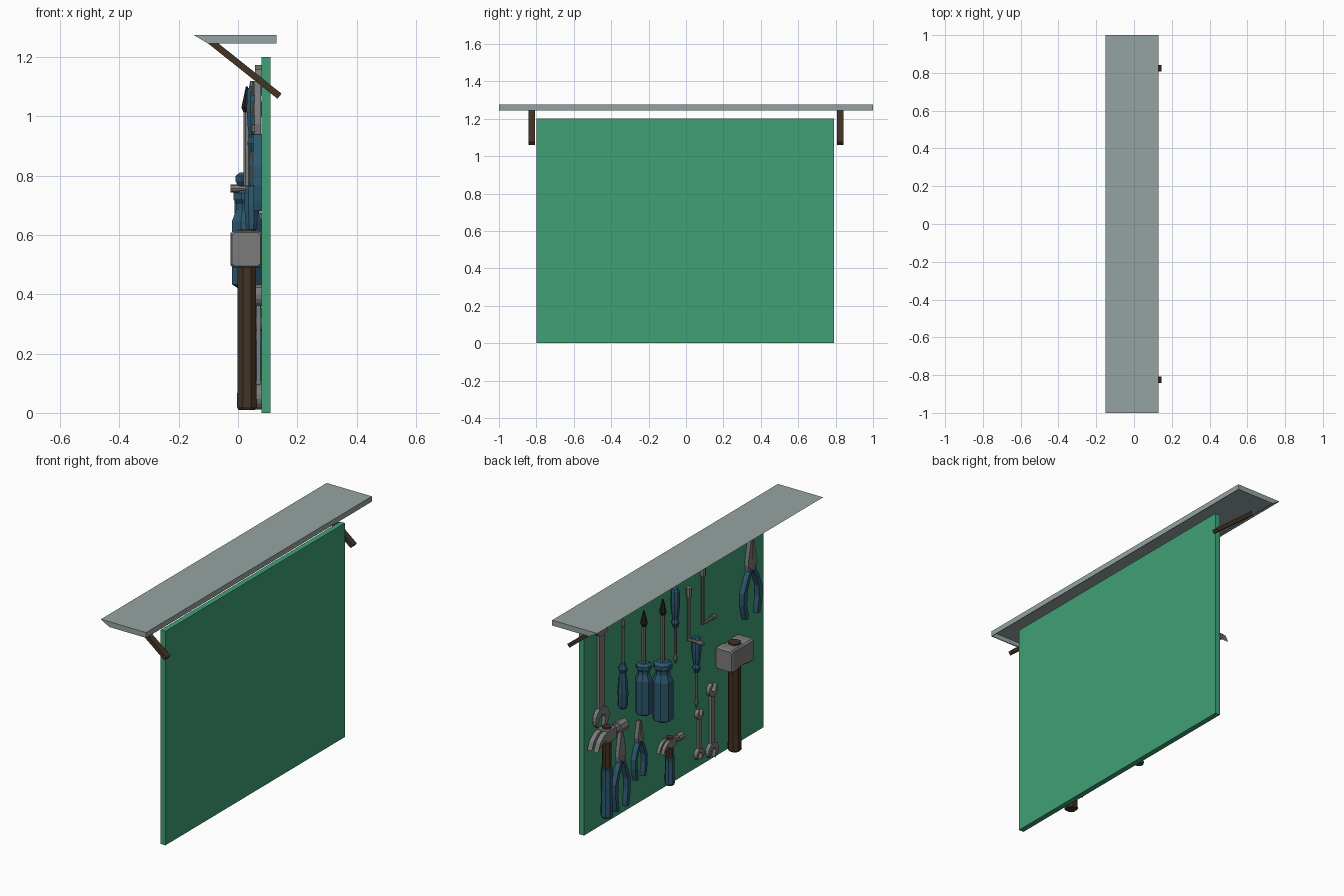
import bpy, bmesh
from math import sin, cos, pi, radians, atan2, hypot
from mathutils import Matrix, Vector

if "Cube" in bpy.data.objects:
    bpy.data.objects.remove(bpy.data.objects["Cube"])


def mat(name, c):
    m = bpy.data.materials.new(name)
    m.diffuse_color = (*c, 1)
    m.use_nodes = True
    m.node_tree.nodes["Principled BSDF"].inputs["Base Color"].default_value = m.diffuse_color
    return m


GREEN = mat("board_green", (0.05, 0.35, 0.18))
HOOD = mat("hood_grey", (0.30, 0.37, 0.36))
WOOD = mat("dark_wood", (0.055, 0.032, 0.018))
BLUE = mat("grip_blue", (0.025, 0.10, 0.16))
STEEL = mat("steel", (0.20, 0.20, 0.20))
BLACK = mat("tip_black", (0.015, 0.015, 0.018))


def finish(name, bm, m):
    bmesh.ops.recalc_face_normals(bm, faces=bm.faces)
    me = bpy.data.meshes.new(name)
    bm.to_mesh(me)
    bm.free()
    ob = bpy.data.objects.new(name, me)
    bpy.context.collection.objects.link(ob)
    me.materials.append(m)
    return ob


def box(name, lo, hi, m):
    bm = bmesh.new()
    size = [b - a for a, b in zip(lo, hi)]
    mid = [(a + b) / 2 for a, b in zip(lo, hi)]
    bmesh.ops.create_cube(bm, size=1, matrix=Matrix.Translation(mid) @ Matrix.Diagonal((*size, 1)))
    return finish(name, bm, m)


def plate(name, pts, x0, x1, m):
    """Outline in (y, z), extruded along x."""
    bm = bmesh.new()
    f = bm.faces.new([bm.verts.new((x0, y, z)) for y, z in pts])
    r = bmesh.ops.extrude_face_region(bm, geom=[f])
    bmesh.ops.translate(bm, vec=(x1 - x0, 0, 0), verts=[v for v in r["geom"] if isinstance(v, bmesh.types.BMVert)])
    return finish(name, bm, m)


def loft(name, rings, m):
    bm = bmesh.new()
    vs = [[bm.verts.new(p) for p in r] for r in rings]
    n = len(vs[0])
    for a, b in zip(vs, vs[1:]):
        for i in range(n):
            bm.faces.new((a[i], a[(i + 1) % n], b[(i + 1) % n], b[i]))
    bm.faces.new(vs[0])
    bm.faces.new(vs[-1])
    return finish(name, bm, m)


def turned(name, x, y, prof, m, n=8, sx=1.0):
    """Turned part on a vertical axis; prof is (radius, z)."""
    rings = [[(x + sx * r * cos((i + .5) * 2 * pi / n), y + r * sin((i + .5) * 2 * pi / n), z)
              for i in range(n)] for r, z in prof]
    return loft(name, rings, m)


def rod(name, a, b, r, m, n=8):
    a, b = Vector(a), Vector(b)
    bm = bmesh.new()
    q = (b - a).to_track_quat('Z', 'Y').to_matrix().to_4x4()
    bmesh.ops.create_cone(bm, cap_ends=True, segments=n, radius1=r, radius2=r, depth=(b - a).length,
                          matrix=Matrix.Translation((a + b) / 2) @ q)
    return finish(name, bm, m)


# board
box("tool_board", (0.08, -0.8, 0), (0.11, 0.79, 1.2), GREEN)

# hood: hollow, open underneath, front edge folded inwards
bm = bmesh.new()
prof = [(-0.15, 1.275), (0.13, 1.275), (0.13, 1.245), (-0.10, 1.245)]
A, B = [[bm.verts.new((x, s, z)) for x, z in prof] for s in (-1, 1)]
for i in (0, 1, 3):
    j = (i + 1) % 4
    bm.faces.new((A[i], A[j], B[j], B[i]))
bm.faces.new(A)
bm.faces.new(B)
hood = finish("hood", bm, HOOD)
sol = hood.modifiers.new("thickness", 'SOLIDIFY')
sol.thickness = 0.005

# hood struts
for s in (-1, 1):
    y = 0.825 * s
    a, b = Vector((-0.095, 0, 1.255)), Vector((0.14, 0, 1.068))
    nrm = Vector((0.62, 0, 0.78)) * 0.011
    loft("hood_strut", [[(p.x + k * nrm.x, y + t, p.z + k * nrm.z)
                         for k, t in ((-1, -.018), (1, -.018), (1, .018), (-1, .018))] for p in (a, b)], WOOD)


# spanners
def jaw(y, z, r, up, tilt):
    """Open-ended jaw outline."""
    rot = radians(tilt) + (0 if up else pi)
    arc = [(r * sin(t), r * cos(t)) for t in [radians(32 + i * 296 / 14) for i in range(15)]]
    slot = [(-.42 * r, .0), (-.2 * r, -.3 * r), (.2 * r, -.3 * r), (.42 * r, .0)]
    return [(y + p * cos(rot) - q * sin(rot), z + p * sin(rot) + q * cos(rot)) for p, q in arc + slot]


def spanner(y, z0, z1, r, w):
    plate("spanner_jaw", jaw(y, z0 + r, r, False, 15), 0.058, 0.079, STEEL)
    plate("spanner_jaw", jaw(y, z1 - r * .85, r * .85, True, 15), 0.058, 0.079, STEEL)
    box("spanner_shaft", (0.062, y - w / 2, z0 + r * 1.5), (0.076, y + w / 2, z1 - r * 1.35), STEEL)


spanner(0.654, 0.555, 1.175, 0.06, 0.048)
spanner(-0.214, 0.045, 0.33, 0.033, 0.02)
spanner(-0.33, 0.01, 0.435, 0.045, 0.032)


# pliers
def pliers(y, z0, zp, z1, w):
    h, j, k = zp - z0, z1 - zp, w / 0.15
    mid = [(.012, .95), (.035, .80), (.062, .55), (.064, .32), (.054, .12), (.048, 0.0)]
    half = [.010, .013, .014, .014, .014, .010]
    for s in (-1, 1):
        out = [(y + s * k * (m + d), z0 + h * t) for (m, t), d in zip(mid, half)]
        inn = [(y + s * k * (m - d), z0 + h * t) for (m, t), d in zip(mid, half)]
        plate("pliers_grip", out + inn[::-1], 0.052, 0.080, BLUE)
        pts = [(-.004, -.05 * h / j), (.030, -.1), (.036, .12), (.030, .4), (.011, 1), (.002, 1), (.002, .3)]
        plate("pliers_jaw", [(y + s * k * p, zp + j * t) for p, t in pts], 0.056, 0.078, STEEL)
    rod("pliers_pivot", (0.048, y, zp), (0.078, y, zp), 0.016 * k, STEEL, 10)


pliers(0.483, 0.04, 0.32, 0.47, 0.13)
pliers(0.32, 0.15, 0.365, 0.47, 0.105)
pliers(-0.67, 0.68, 0.955, 1.12, 0.16)


# large screwdrivers, blade up
def big_driver(y, z0, z1, tip, r):
    h = z1 - z0
    turned("screwdriver_grip", 0.03, y, [(r * .6, z0), (r, z0 + .04 * h), (r, z0 + .68 * h), (r * .72, z0 + .79 * h),
           (r * .72, z0 + .85 * h), (r * .92, z0 + .9 * h), (r * .92, z0 + .96 * h), (r * .6, z1)], BLUE)
    turned("screwdriver_shaft", 0.03, y, [(0.012, z1 - .01), (0.012, tip - 0.07)], STEEL)
    turned("screwdriver_tip", 0.03, y, [(0.011, tip - .09), (0.02, tip - .07), (0.004, tip)], BLACK)


big_driver(0.33, 0.52, 0.81, 1.10, 0.045)
big_driver(0.162, 0.42, 0.755, 1.10, 0.054)


# slim screwdrivers; d = -1 points the blade down
def slim_driver(y, base, length, tip, r, x):
    g = lambda t: base + t * length
    turned("slim_driver_grip", x, y, [(r * .6, g(0)), (r * .9, g(.06)), (r, g(.35)), (r * .8, g(.65)),
           (r * .6, g(.78)), (r * .9, g(.87)), (r * .5, g(1))], BLUE)
    e = tip - g(1)
    turned("slim_driver_shaft", x, y, [(.008, g(.95)), (.008, g(1) + .75 * e), (.012, g(1) + .85 * e),
           (.004, tip)], STEEL)


slim_driver(0.494, 0.61, 0.255, 1.12, 0.028, 0.045)
slim_driver(0.02, 1.10, -0.22, 0.68, 0.025, 0.052)
slim_driver(-0.157, 0.765, -0.20, 0.365, 0.026, 0.045)


# bent socket keys
def key(y, top, bend, end):
    x = 0.064
    c = Vector((x, y, bend))
    rod("key_long_arm", (x, y, top), c, 0.009, STEEL)
    rod("key_short_arm", c, end, 0.009, STEEL)
    rod("key_socket", (x, y, top), (x, y, top - .05), 0.016, STEEL)
    e = Vector(end)
    rod("key_short_socket", e, e + (c - e).normalized() * .03, 0.013, STEEL)
    bm = bmesh.new()
    bmesh.ops.create_icosphere(bm, subdivisions=1, radius=0.010, matrix=Matrix.Translation(c))
    finish("key_elbow", bm, STEEL)


key(-0.117, 1.05, 0.757, (-0.025, -0.117, 0.757))
key(-0.24, 1.12, 0.80, (0.064, -0.35, 0.80))


# claw hammers
def claw_hammer(y, z0, zg, zh, k, x=0.04):
    r = 0.032 * (k + 1) / 2
    turned("hammer_grip", x, y, [(r * .85, z0), (r, z0 + .012), (r * .9, zg - .02), (r * 1.0, zg)], BLUE)
    turned("hammer_handle", x, y, [(r * .75, zg - .01), (r * .75, zh + .045 * k)], WOOD)
    box("hammer_eye", (x - .034 * k, y - .038 * k, zh - .03 * k), (x + .034 * k, y + .038 * k, zh + .036 * k), STEEL)
    rod("hammer_neck", (x, y, zh), (x, y - .10 * k, zh), .022 * k, STEEL)
    rod("hammer_face", (x, y - .09 * k, zh), (x, y - .155 * k, zh), .032 * k, STEEL)
    claw = [(.03, .034), (.07, .026), (.105, -.005), (.125, -.05), (.095, -.022), (.065, -.008), (.03, -.022)]
    for a, b in ((-.034, -.006), (.006, .034)):
        plate("hammer_claw", [(y + p * k, zh + q * k) for p, q in claw], x + a * k, x + b * k, STEEL)


claw_hammer(0.645, 0.06, 0.34, 0.525, 1.0)
claw_hammer(0.087, 0.03, 0.185, 0.265, 0.68)

# sledge hammer with a waisted chamfered head
Y = -0.474
turned("sledge_handle", 0.03, Y, [(.03, .01), (.037, .02), (.034, .1), (.034, .618)], WOOD)
rings = []
for dy, k in ((-.10, .9), (-.09, 1), (-.05, 1), (-.025, .93), (.025, .93), (.05, 1), (.09, 1), (.10, .9)):
    a, b, c = .053 * k, .062 * k, .008
    rings.append([(0.028 + p, Y + dy, 0.552 + q) for p, q in
                  ((a - c, b), (a, b - c), (a, c - b), (a - c, -b), (c - a, -b), (-a, c - b), (-a, b - c), (c - a, b))])
loft("sledge_head", rings, STEEL)
